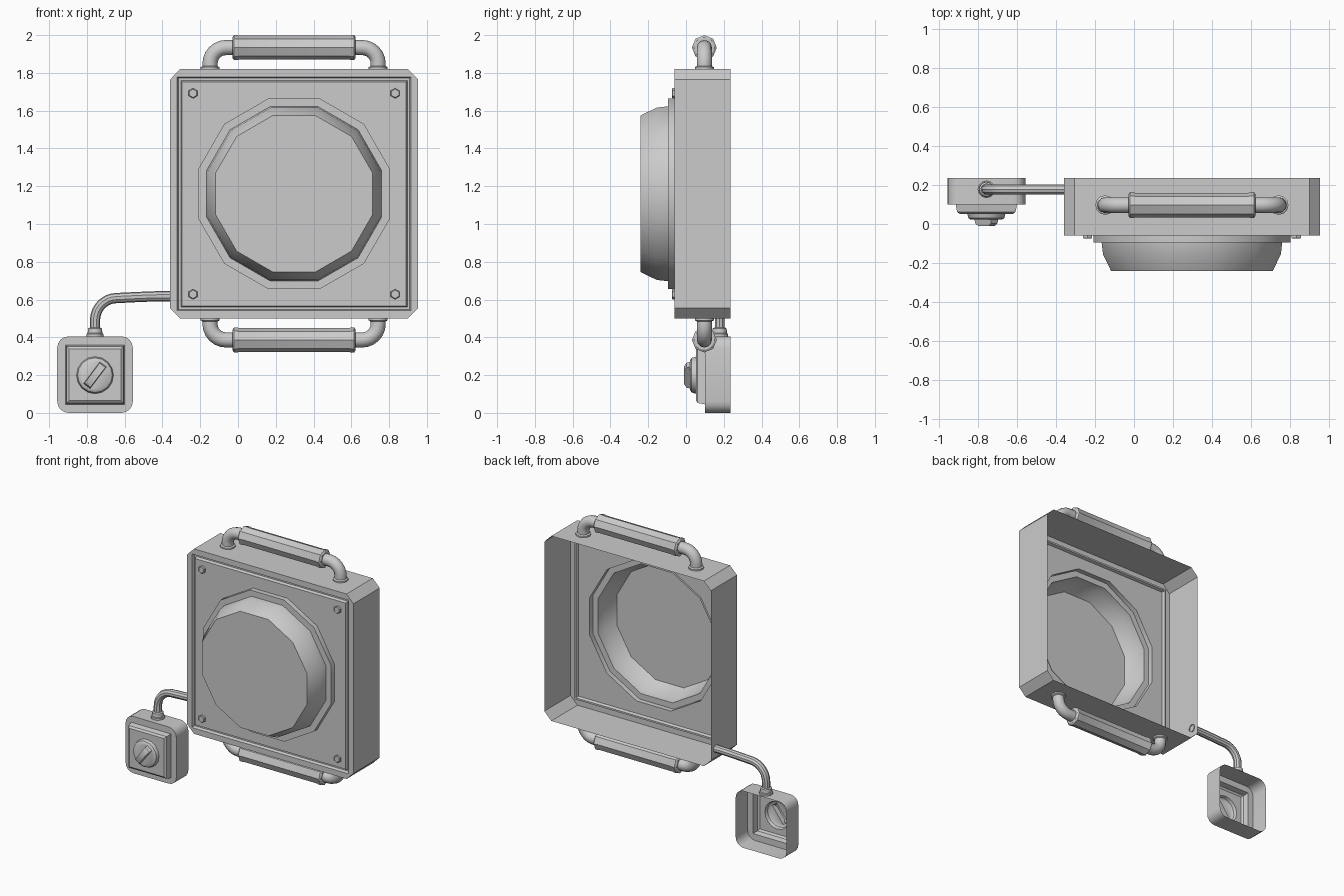
import bpy, bmesh
from math import sin, cos, pi, radians
from mathutils import Vector

if "Cube" in bpy.data.objects:
    bpy.data.objects.remove(bpy.data.objects["Cube"])

CX, CZ = 0.297, 1.16      # lamp centre
SX, SZ = -0.757, 0.2025   # switch box centre


def shell(name, rings, cap_end=True, cap_start=False):
    """Skin a row of rings; unequal neighbours are flat faces with a hole."""
    bm = bmesh.new()
    loops = [[bm.verts.new(p) for p in r] for r in rings]

    def edges(lp):
        out = []
        for a, b in zip(lp, lp[1:] + lp[:1]):
            out.append(bm.edges.get((a, b)) or bm.edges.new((a, b)))
        return out

    for a, b in zip(loops, loops[1:]):
        n = len(a)
        if n == len(b):
            for i in range(n):
                j = (i + 1) % n
                bm.faces.new((a[i], a[j], b[j], b[i]))
        else:
            bmesh.ops.triangle_fill(bm, use_beauty=True, edges=edges(a) + edges(b))
    if cap_end:
        bm.faces.new(loops[-1])
    if cap_start:
        bm.faces.new(loops[0])
    bmesh.ops.recalc_face_normals(bm, faces=bm.faces[:])
    me = bpy.data.meshes.new(name)
    bm.to_mesh(me)
    bm.free()
    ob = bpy.data.objects.new(name, me)
    bpy.context.collection.objects.link(ob)
    bpy.ops.object.select_all(action='DESELECT')
    ob.select_set(True)
    bpy.context.view_layer.objects.active = ob
    bpy.ops.object.shade_smooth_by_angle(angle=radians(35))
    return ob


def poly(cx, cz, r, y, n, start=0.0):
    return [(cx + r * cos(start + 2 * pi * i / n), y, cz + r * sin(start + 2 * pi * i / n))
            for i in range(n)]


def rect(cx, cz, hx, hz, y, rot=0.0):
    c, s = cos(rot), sin(rot)
    return [(cx + u * hx * c - v * hz * s, y, cz + u * hx * s + v * hz * c)
            for u, v in ((1, 1), (-1, 1), (-1, -1), (1, -1))]


def rounded(cx, cz, hx, hz, r, y, seg):
    """Rectangle with corners cut in seg facets."""
    out = []
    for k, (u, v) in enumerate(((1, 1), (-1, 1), (-1, -1), (1, -1))):
        for i in range(seg + 1):
            a = pi / 2 * (k + i / seg)
            out.append((cx + u * (hx - r) + r * cos(a), y, cz + v * (hz - r) + r * sin(a)))
    return out


def sweep(name, pts, y, n, caps=False):
    """Round tube along (x, z, radius) points lying in the plane y."""
    rings = []
    for i, (x, z, r) in enumerate(pts):
        p, q = pts[max(i - 1, 0)], pts[min(i + 1, len(pts) - 1)]
        t = Vector((q[0] - p[0], q[1] - p[1])).normalized()
        rings.append([(x - t.y * r * cos(a), y + r * sin(a), z + t.x * r * cos(a))
                      for a in (2 * pi * k / n for k in range(n))])
    return shell(name, rings, caps, caps)


# Lamp housing: open-backed box, grooved front, collar and domed lens
D = radians(15)
k = 1 / cos(D)
rings = [rounded(CX, CZ, 0.657, 0.66, 0.055, y, 1) for y in (0.235, -0.06)]
rings += [rect(CX, CZ, h, h, y) for h, y in
          ((0.619, -0.06), (0.612, -0.04), (0.600, -0.04), (0.593, -0.06))]
rings += [poly(CX, CZ, r * k, y, 12, D) for r, y in
          ((0.505, -0.06), (0.505, -0.095), (0.463, -0.095), (0.456, -0.155), (0.415, -0.24))]
shell("lamp_housing", rings)

# Corner bolts
for sx in (-1, 1):
    for sz in (-1, 1):
        x, z = CX + sx * 0.535, CZ + sz * 0.532
        shell("corner_bolt", [poly(x, z, r, y, 6, pi / 6) for r, y in
                              ((0.027, -0.06), (0.027, -0.071), (0.022, -0.075))])

# Handles: flanged elbows and a grip, above and below
HY = 0.097
for sz, side in ((1, "top"), (-1, "bottom")):
    zz = lambda z: CZ + sz * (z - CZ)
    for sx in (-1, 1):
        path = [(0.445, 1.82, 0.050), (0.445, 1.830, 0.050), (0.445, 1.836, 0.040)]
        path += [(0.36 + 0.085 * cos(a), 1.85 + 0.084 * sin(a), 0.040)
                 for a in (pi / 2 * i / 6 for i in range(7))]
        path.append((0.31, 1.934, 0.040))
        sweep(side + "_handle_elbow", [(CX + sx * x, zz(z), r) for x, z, r in path], HY, 12)
    grip = [(-0.326, 0.055), (-0.318, 0.066), (-0.300, 0.066), (-0.290, 0.063),
            (0.290, 0.063), (0.300, 0.066), (0.318, 0.066), (0.326, 0.055)]
    g = sweep(side + "_handle_grip", [(CX + x, zz(1.934), r) for x, r in grip], HY, 8, True)
    bpy.ops.object.shade_smooth_by_angle(angle=radians(50))

# Switch box: open back, tapered plate, round dial and turn bar
rings = [rounded(SX, SZ, 0.2, 0.2025, 0.06, y, 4) for y in (0.235, 0.1)]
rings += [rect(SX, SZ, h, h, y) for h, y in ((0.157, 0.1), (0.150, 0.062), (0.137, 0.052))]
rings += [poly(SX, SZ - 0.003, r, y, 16) for r, y in
          ((0.098, 0.052), (0.092, 0.030), (0.080, 0.022))]
rings += [rect(SX, SZ - 0.003, hx, hz, y, radians(53)) for hx, hz, y in
          ((0.074, 0.022), (0.068, 0.021), (0.045, 0.018)) and
          ((0.072, 0.022, 0.022), (0.066, 0.021, 0.002), (0.045, 0.019, -0.010))]
shell("switch_box", rings)

# Cable gland and cable to the lamp
CY = 0.178
sweep("cable_gland", [(SX, 0.405, 0.045), (SX, 0.418, 0.045), (SX, 0.422, 0.039),
                      (SX, 0.447, 0.037), (SX, 0.452, 0.028)], CY, 12)
cable = [(SX, 0.44, 0.027), (SX, 0.49, 0.027)]
cable += [(SX + 0.115 * (1 - cos(a)), 0.49 + 0.118 * sin(a), 0.027)
          for a in (pi / 2 * i / 7 for i in range(1, 8))]
cable += [(-0.52, 0.614, 0.027), (-0.44, 0.617, 0.027), (-0.355, 0.618, 0.027)]
sweep("cable", cable, CY, 10)
